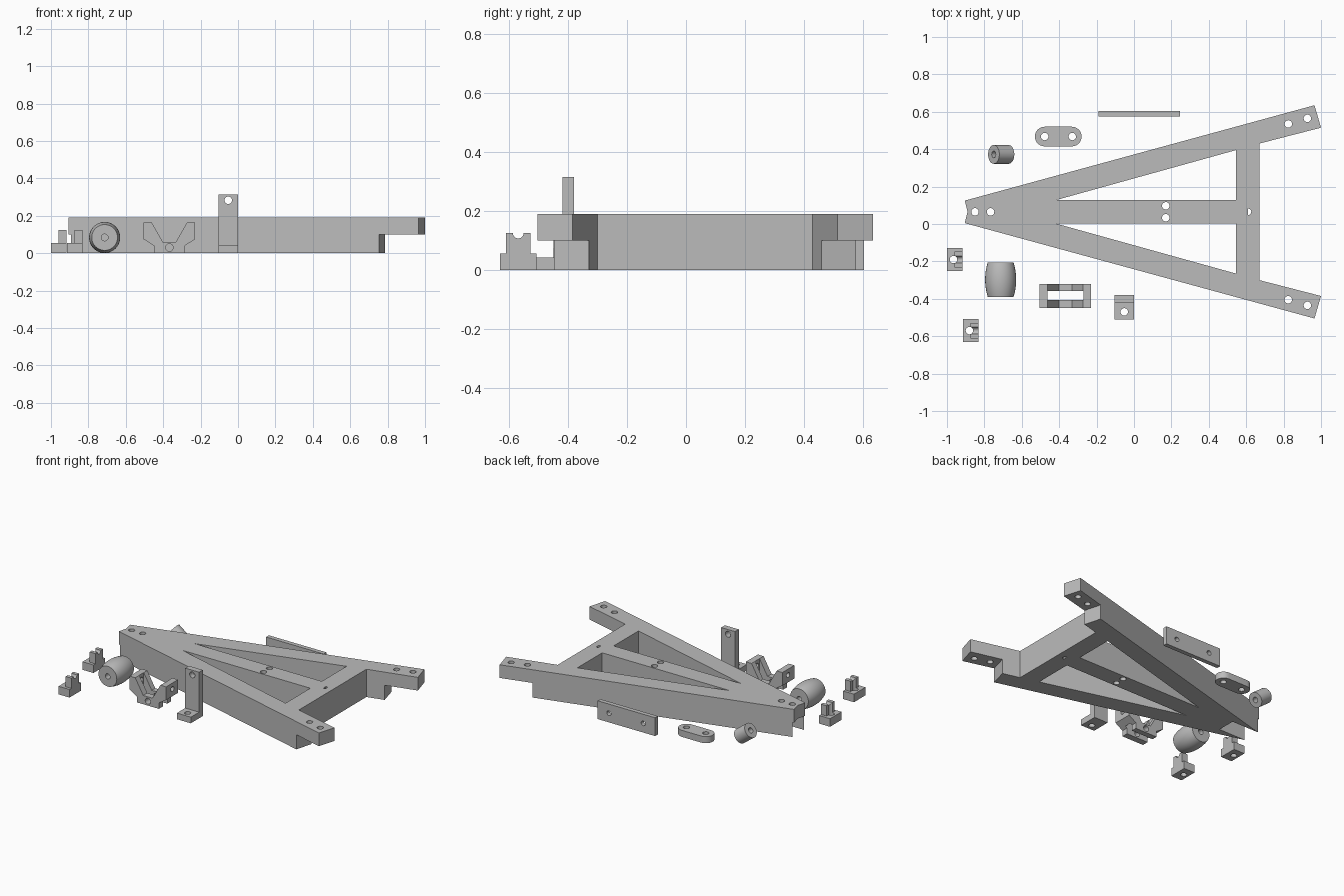
import bpy, bmesh, math
from mathutils import Matrix, Vector

if "Cube" in bpy.data.objects:
    bpy.data.objects.remove(bpy.data.objects["Cube"])

grey = bpy.data.materials.new("plain_grey")
grey.diffuse_color = (0.5, 0.5, 0.5, 1)
grey.use_nodes = True
grey.node_tree.nodes["Principled BSDF"].inputs["Base Color"].default_value = grey.diffuse_color


def finish(name, bm):
    bmesh.ops.recalc_face_normals(bm, faces=bm.faces)
    me = bpy.data.meshes.new(name)
    bm.to_mesh(me)
    bm.free()
    me.materials.append(grey)
    ob = bpy.data.objects.new(name, me)
    bpy.context.collection.objects.link(ob)
    return ob


def prism(name, pts, lo, hi, axis='Z'):
    """Extrude a 2D outline along z, or an x-z / y-z outline along y / x."""
    put = {'Z': lambda a, b, c: (a, b, c), 'Y': lambda a, b, c: (a, c, b),
           'X': lambda a, b, c: (c, a, b)}[axis]
    bm = bmesh.new()
    face = bm.faces.new([bm.verts.new(put(a, b, lo)) for a, b in pts])
    ext = bmesh.ops.extrude_face_region(bm, geom=[face])
    move = Vector(put(0, 0, hi - lo))
    for v in ext['geom']:
        if isinstance(v, bmesh.types.BMVert):
            v.co += move
    return finish(name, bm)


def box(name, x0, x1, y0, y1, z0, z1):
    return prism(name, [(x0, y0), (x1, y0), (x1, y1), (x0, y1)], z0, z1)


def circle(a, b, r, n=24, start=0.0, sweep=2 * math.pi):
    return [(a + r * math.cos(start + sweep * i / n),
             b + r * math.sin(start + sweep * i / n)) for i in range(n)]


def combine(ob, tool, op='DIFFERENCE'):
    m = ob.modifiers.new("cut", 'BOOLEAN')
    m.operation, m.solver, m.object = op, 'EXACT', tool
    bpy.context.view_layer.objects.active = ob
    bpy.ops.object.modifier_apply(modifier=m.name)
    bpy.data.objects.remove(tool)


def hole(ob, a, b, lo, hi, axis='Z', r=0.02):
    combine(ob, prism("cutter", circle(a, b, r), lo, hi, axis))


def smooth(ob):
    bpy.ops.object.select_all(action='DESELECT')
    ob.select_set(True)
    bpy.context.view_layer.objects.active = ob
    bpy.ops.object.shade_smooth_by_angle(angle=math.radians(30))


def spun(name, rings, hole_r, matrix, n=48):
    """Hollow turned part: rings of (radius, height) around local z."""
    prof = rings + [(hole_r, rings[-1][1]), (hole_r, rings[0][1])]
    bm = bmesh.new()
    loops = [[bm.verts.new((x, y, z)) for x, y in circle(0, 0, r, n)] for r, z in prof]
    for k, lo in enumerate(loops):
        up = loops[(k + 1) % len(loops)]
        for i in range(n):
            j = (i + 1) % n
            bm.faces.new((lo[i], lo[j], up[j], up[i]))
    bm.transform(matrix)
    ob = finish(name, bm)
    smooth(ob)
    return ob


# A-shaped frame outline with a shallow notch at the nose
CY = 0.065
half = [(-0.905, 0.06), (0.965, 0.57), (1.0, 0.45), (0.67, 0.365)]
outline = [(-0.89, CY)] + [(x, CY + y) for x, y in half]
outline += [(x, CY - y) for x, y in reversed(half)]
frame = prism("a_frame", outline, 0, 0.19)
c, s = math.cos(math.radians(15.25)), math.sin(math.radians(15.25))
for side in (1, -1):
    # triangular window between arm and middle bar
    combine(frame, prism("cutter", [(x, CY + side * y) for x, y in
            [(-0.42, 0.062), (0.545, 0.062), (0.545, 0.33)]], -0.1, 0.3))
    # half-height lap at the arm tip
    lap = [(0.755 + u * c + v * s, CY + side * (0.513 + u * s - v * c))
           for u, v in [(0, -0.1), (0.4, -0.1), (0.4, 0.2), (0, 0.2)]]
    combine(frame, prism("cutter", lap, -0.1, 0.1))
    # bolt holes of arm tip and middle bar
    for x, y in [(0.825, 0.47), (0.927, 0.5), (0.17, 0.032)]:
        hole(frame, x, CY + side * y, -0.1, 0.3)
# nose pocket underneath, leaving two thin prongs
combine(frame, box("cutter", -1, -0.69, CY - 0.063, CY + 0.063, -0.1, 0.1))
for x in (-0.85, -0.767):
    hole(frame, x, CY, -0.1, 0.3)
# half-round hole in the cross bar
combine(frame, prism("cutter", circle(0.61, CY, 0.017, 13, -math.pi / 2, math.pi * 13 / 12),
                     -0.1, 0.3))
smooth(frame)

# Upright plate with two holes
plate = box("upright_plate", -0.19, 0.245, 0.575, 0.605, 0, 0.125)
for x in (-0.1, 0.16):
    hole(plate, x, 0.0625, 0.5, 0.7, 'Y', 0.016)
smooth(plate)

# Round-ended link
ends = circle(-0.3325, 0.4675, 0.0525, 17, -math.pi / 2, math.pi * 17 / 16)
ends += circle(-0.4775, 0.4675, 0.0525, 17, math.pi / 2, math.pi * 17 / 16)
link = prism("round_ended_link", ends, 0, 0.045)
for x in (-0.4775, -0.33):
    hole(link, x, 0.4675, -0.1, 0.1)
smooth(link)

# Tilted bush
spun("small_bush", [(0.05, -0.05), (0.05, 0.05)], 0.018,
     Matrix.Translation((-0.71, 0.372, 0.07)) @ Matrix.Rotation(math.radians(-53), 4, 'Y'))

# Barrel-shaped roller lying along y
bulge = [(0.083 - 0.014 * (t / 6) ** 2, 0.0925 * t / 6) for t in range(-6, 7)]
spun("barrel_roller", bulge, 0.018,
     Matrix.Translation((-0.713, -0.2975, 0.084)) @ Matrix.Rotation(math.pi / 2, 4, 'X'))

# Slotted V cradle
right = [(0.035, 0.06), (0.095, 0.165), (0.138, 0.165), (0.138, 0.075),
         (0.083, 0.04), (0.083, 0)]
MX = -0.367
vee = [(MX + x, z) for x, z in right] + [(MX - x, z) for x, z in reversed(right)]
cradle = prism("roller_cradle", vee, -0.45, -0.32, 'Y')
combine(cradle, box("cutter", MX - 0.096, MX + 0.096, -0.406, -0.358, -0.1, 0.3))
hole(cradle, MX, 0.03, -0.6, -0.2, 'Y')
hole(cradle, -0.382, 0.125, -0.6, -0.1, 'X', 0.017)
smooth(cradle)

# L-shaped angle bracket
angle = prism("angle_bracket", [(-0.51, 0), (-0.38, 0), (-0.38, 0.315), (-0.42, 0.315),
                                (-0.42, 0.042), (-0.51, 0.042)], -0.105, 0.0, 'X')
hole(angle, -0.052, -0.47, -0.1, 0.1)
hole(angle, -0.052, 0.283, -0.6, -0.2, 'Y')
smooth(angle)

# Pair of small axle rests with a rounded groove on top
for i, (x, y) in enumerate([(-1.0, -0.19), (-0.915, -0.57)]):
    rest = box("axle_rest_%d" % (i + 1), x, x + 0.083, y - 0.062, y + 0.062, 0, 0.055)
    combine(rest, box("post", x + 0.04, x + 0.083, y - 0.042, y + 0.042, 0.03, 0.125), 'UNION')
    hole(rest, y, 0.125, x - 0.1, x + 0.2, 'X', 0.018)
    hole(rest, x + 0.035, y, -0.1, 0.3)
    smooth(rest)
